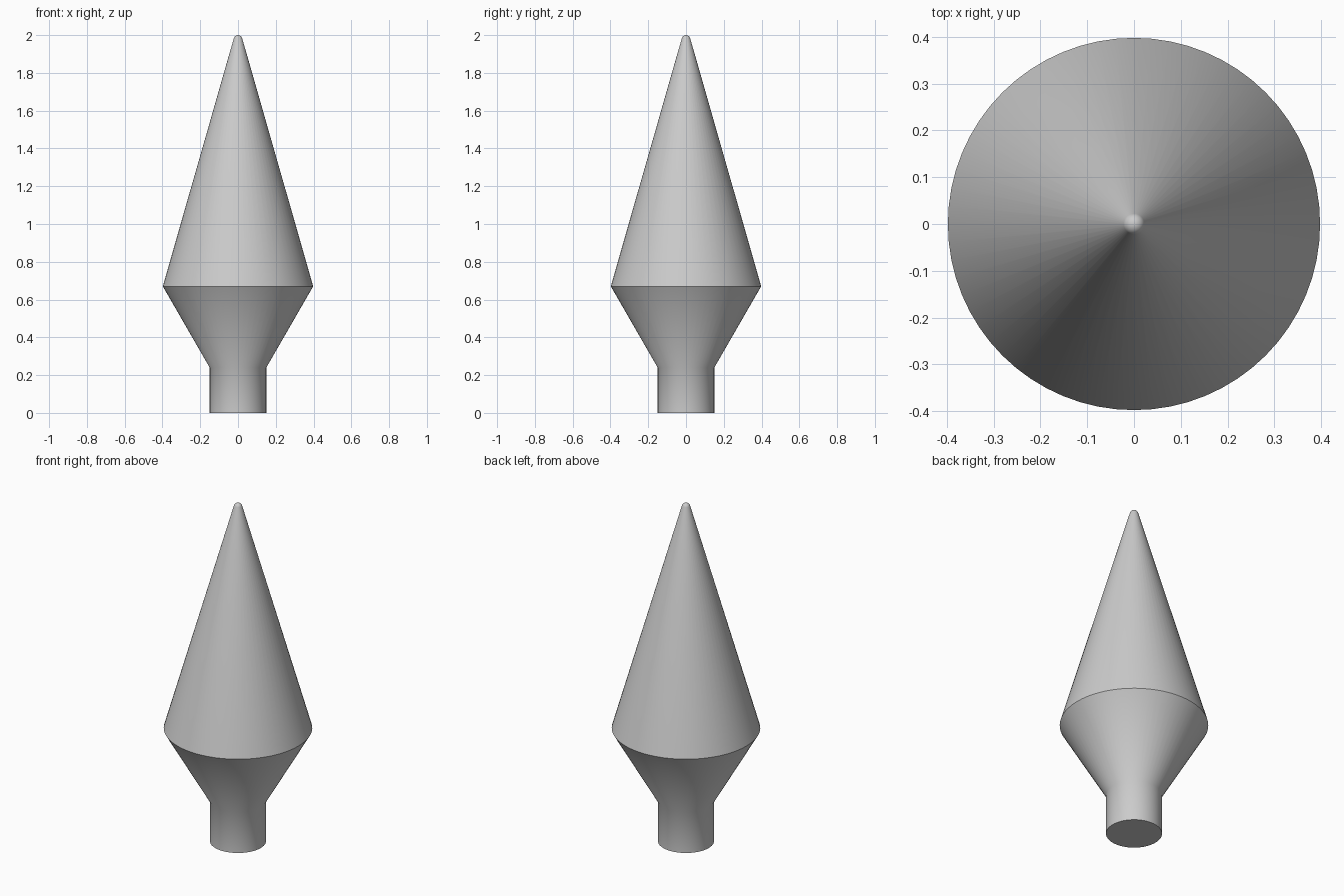
import bpy
import bmesh
import math

SEGMENTS = 64

cube = bpy.data.objects.get("Cube")
if cube:
    bpy.data.objects.remove(cube, do_unlink=True)

grey = bpy.data.materials.new("plain grey")
grey.use_nodes = True
colour = (0.6, 0.6, 0.6, 1)
grey.diffuse_color = colour
grey.node_tree.nodes["Principled BSDF"].inputs["Base Color"].default_value = colour


def lathe(name, profile):
    """Spin a (radius, height) profile around z into a closed solid."""
    bm = bmesh.new()
    verts = [bm.verts.new((r, 0, z)) for r, z in profile]
    edges = [bm.edges.new(pair) for pair in zip(verts, verts[1:])]
    bmesh.ops.spin(bm, geom=verts + edges, cent=(0, 0, 0), axis=(0, 0, 1),
                   angle=math.tau, steps=SEGMENTS, use_merge=True)
    bmesh.ops.remove_doubles(bm, verts=bm.verts, dist=1e-5)
    bmesh.ops.holes_fill(bm, edges=[e for e in bm.edges if e.is_boundary], sides=0)
    bmesh.ops.recalc_face_normals(bm, faces=bm.faces)
    mesh = bpy.data.meshes.new(name)
    bm.to_mesh(mesh)
    bm.free()
    mesh.materials.append(grey)
    obj = bpy.data.objects.new(name, mesh)
    bpy.context.collection.objects.link(obj)
    bpy.ops.object.select_all(action='DESELECT')
    obj.select_set(True)
    bpy.context.view_layer.objects.active = obj
    bpy.ops.object.shade_smooth_by_angle(angle=math.radians(30))
    return obj


# Shaft, flared shoulder and long cone
profile = [(0.15, 0), (0.15, 0.24), (0.398, 0.67)]

# Rounded tip, tangent to the cone
tip_radius = 0.023
start = math.radians(16)
for i in range(7):
    a = start + (math.pi / 2 - start) * i / 6
    profile.append((tip_radius * math.cos(a),
                    2 - tip_radius + tip_radius * math.sin(a)))

lathe("spear_point", profile)
